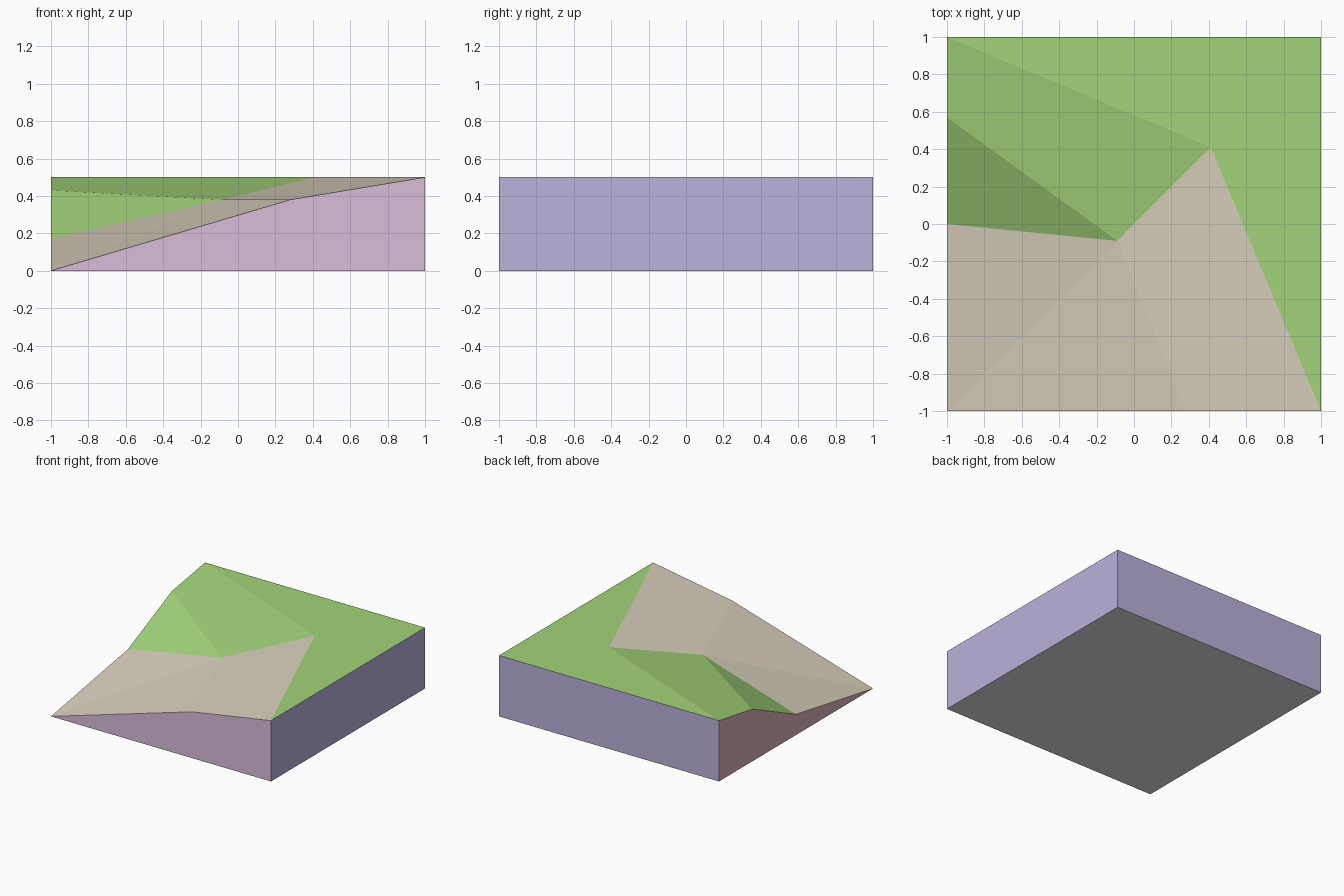
import bpy
import bmesh
from mathutils import Vector

cube = bpy.data.objects.get("Cube")
if cube:
    bpy.data.objects.remove(cube, do_unlink=True)


def linear(c):
    c /= 255
    return c / 12.92 if c <= 0.04045 else ((c + 0.055) / 1.055) ** 2.4


def material(name, *rgb):
    colour = (*[linear(c) for c in rgb], 1)
    mat = bpy.data.materials.new(name)
    mat.use_nodes = True
    mat.diffuse_color = colour
    bsdf = mat.node_tree.nodes["Principled BSDF"]
    bsdf.inputs["Base Color"].default_value = colour
    bsdf.inputs["Roughness"].default_value = 0.9
    return mat


# Terrain corners and crease points
points = {
    "low_corner": (-1, -1, 0),
    "front_crease": (0.28, -1, 0.38),
    "front_corner": (1, -1, 0.5),
    "back_corner": (1, 1, 0.5),
    "far_corner": (-1, 1, 0.5),
    "bank_top": (-1, 0.57, 0.43),
    "bank_foot": (-1, 0, 0.17),
    "hollow": (-0.09, -0.09, 0.38),
    "summit": (0.41, 0.41, 0.5),
}
# Ground points straight below the raised corners
for name in ("front_corner", "back_corner", "far_corner"):
    x, y, z = points[name]
    points[name + "_base"] = (x, y, 0)


def part(name, mat, outward, *faces):
    """Flat-faced part; every face is turned to look along outward."""
    bm = bmesh.new()
    verts = {}
    for face in faces:
        corners = face.split()
        for c in corners:
            if c not in verts:
                verts[c] = bm.verts.new(points[c])
        f = bm.faces.new([verts[c] for c in corners])
        f.normal_update()
        if f.normal.dot(Vector(outward)) < 0:
            f.normal_flip()
    mesh = bpy.data.meshes.new(name)
    bm.to_mesh(mesh)
    bm.free()
    mesh.materials.append(mat)
    obj = bpy.data.objects.new(name, mesh)
    bpy.context.collection.objects.link(obj)
    return obj


grass = material("grass green", 162, 212, 121)
sand = material("sand beige", 218, 209, 189)
lavender = material("lavender", 187, 178, 219)
mauve = material("mauve", 217, 190, 217)
pink = material("dusty pink", 219, 178, 182)
grey = material("pale grey", 231, 231, 231)

# Grass: flat plateau, shoulder and steep bank
part("grass_plateau", grass, (0, 0, 1),
     "front_corner back_corner far_corner summit",
     "far_corner bank_top hollow summit",
     "bank_top bank_foot hollow")

# Sandy slope
part("sand_slope", sand, (0, 0, 1),
     "low_corner hollow bank_foot",
     "low_corner front_crease hollow",
     "front_crease front_corner summit hollow")

# Side walls
part("front_wall", mauve, (0, -1, 0),
     "low_corner front_corner_base front_corner front_crease")
part("right_wall", pink, (-1, 0, 0),
     "low_corner bank_foot bank_top far_corner far_corner_base")
part("left_wall", lavender, (1, 0, 0),
     "front_corner_base back_corner_base back_corner front_corner")
part("back_wall", lavender, (0, 1, 0),
     "back_corner_base far_corner_base far_corner back_corner")

# Underside
part("underside", grey, (0, 0, -1),
     "low_corner front_corner_base back_corner_base far_corner_base")
